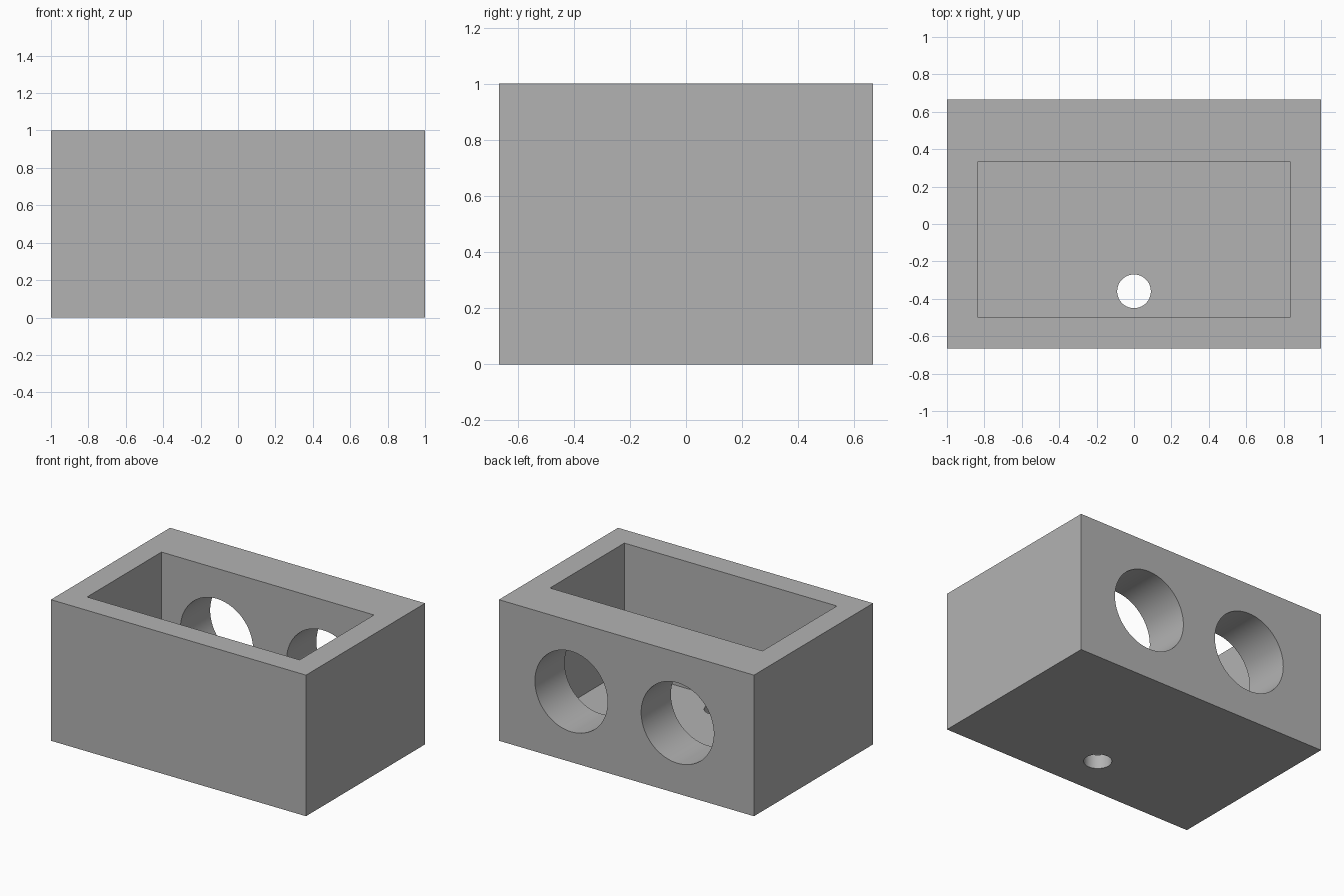
import bpy
import math

# Remove the default cube only
default = bpy.data.objects.get("Cube")
if default:
    bpy.data.objects.remove(default, do_unlink=True)

# Single grey material
grey = bpy.data.materials.new("plain_grey")
grey.use_nodes = True
colour = (0.45, 0.45, 0.45, 1)
grey.diffuse_color = colour
grey.node_tree.nodes["Principled BSDF"].inputs["Base Color"].default_value = colour


def block(name, low, high):
    """Box between two opposite corners."""
    centre = [(a + b) / 2 for a, b in zip(low, high)]
    bpy.ops.mesh.primitive_cube_add(size=1, location=centre)
    obj = bpy.context.object
    obj.name = name
    obj.scale = [b - a for a, b in zip(low, high)]
    bpy.ops.object.transform_apply(location=True, rotation=False, scale=True)
    obj.data.materials.append(grey)
    return obj


def drill(name, centre, radius, depth, tilt=0):
    """Round cutter, upright unless tilted about x."""
    bpy.ops.mesh.primitive_cylinder_add(vertices=96, radius=radius, depth=depth,
                                        location=centre, rotation=(tilt, 0, 0))
    obj = bpy.context.object
    obj.name = name
    obj.data.materials.append(grey)
    return obj


half_depth = 2 / 3
wall = 1 / 6
floor = 0.1

# Open-topped housing with a thicker back wall
housing = block("housing", (-1, -half_depth, 0), (1, half_depth, 1))
cutters = [
    block("cavity_cutter", (wall - 1, wall - half_depth, floor),
          (1 - wall, half_depth - 2 * wall, 1.2)),
    # Two round openings through the back wall
    drill("left_opening_cutter", (0.433, 0.55, 0.5), 0.285, 0.6, math.pi / 2),
    drill("right_opening_cutter", (-0.4, 0.55, 0.5), 0.285, 0.6, math.pi / 2),
    # Small hole through the floor
    drill("floor_hole_cutter", (0, -0.36, 0.05), 0.09, 0.4),
]

# Cut the openings, then discard the cutters
for cutter in cutters:
    bpy.context.view_layer.objects.active = housing
    cut = housing.modifiers.new(cutter.name, 'BOOLEAN')
    cut.operation = 'DIFFERENCE'
    cut.solver = 'EXACT'
    cut.object = cutter
    bpy.ops.object.modifier_apply(modifier=cut.name)
    bpy.data.objects.remove(cutter, do_unlink=True)

# Smooth bores with crisp rims
bpy.ops.object.select_all(action='DESELECT')
housing.select_set(True)
bpy.context.view_layer.objects.active = housing
bpy.ops.object.shade_smooth_by_angle(angle=math.radians(30))
